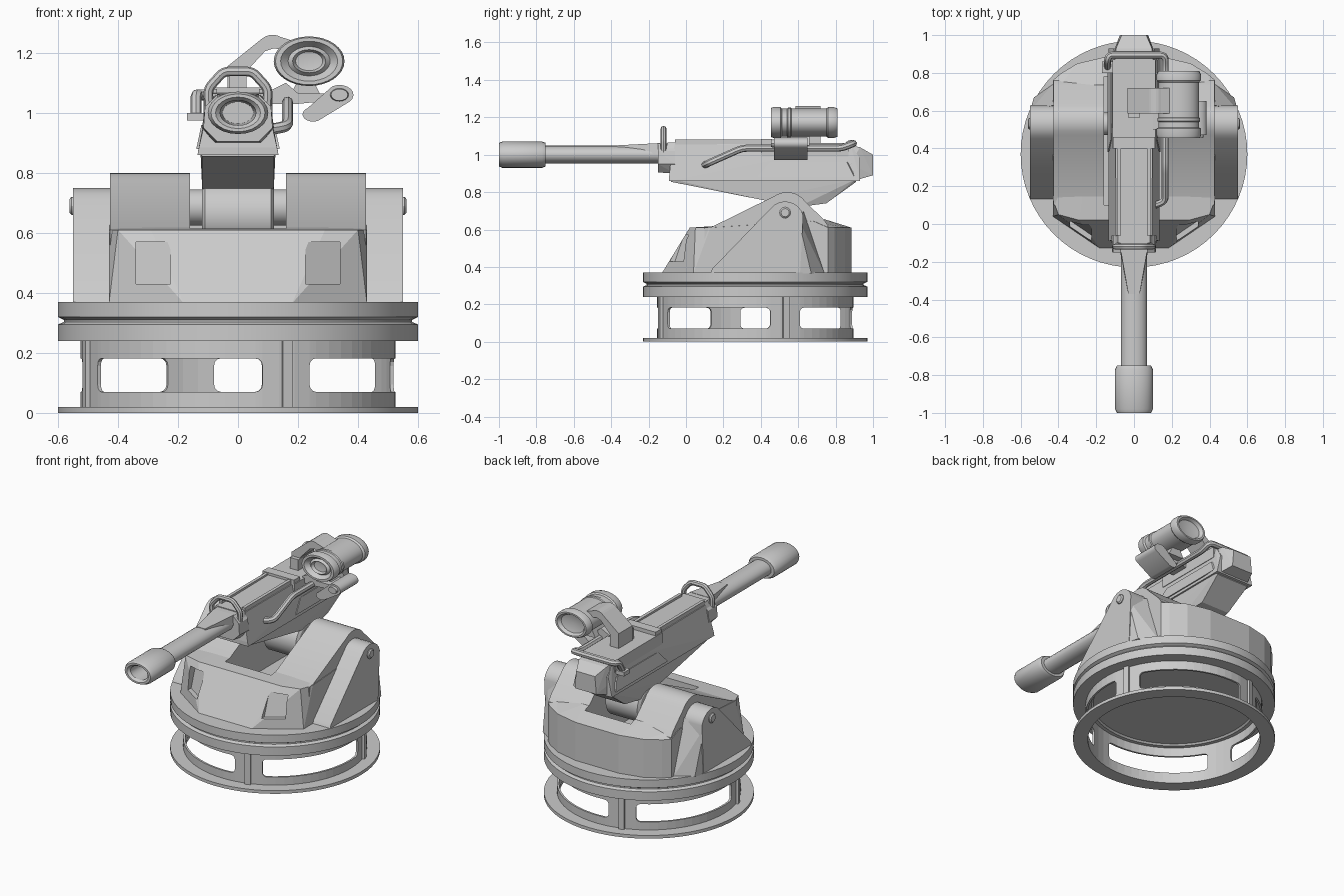
import bpy, bmesh
from math import sin, cos, pi, radians
from mathutils import Vector

if "Cube" in bpy.data.objects:
    bpy.data.objects.remove(bpy.data.objects["Cube"])

CY = 0.37  # centre of the round base in y
rounded = []


def finish(name, bm, smooth=False):
    bmesh.ops.remove_doubles(bm, verts=bm.verts, dist=1e-5)
    bmesh.ops.recalc_face_normals(bm, faces=bm.faces)
    me = bpy.data.meshes.new(name)
    bm.to_mesh(me)
    bm.free()
    ob = bpy.data.objects.new(name, me)
    bpy.context.collection.objects.link(ob)
    if smooth:
        rounded.append(ob)
    return ob


def hull(name, pts, sym=False):
    bm = bmesh.new()
    for x, y, z in pts:
        for s in ((1, -1) if sym else (1,)):
            bm.verts.new((x * s, y, z))
    bmesh.ops.convex_hull(bm, input=bm.verts)
    bmesh.ops.delete(bm, geom=[v for v in bm.verts if not v.link_faces], context='VERTS')
    bmesh.ops.dissolve_limit(bm, angle_limit=radians(1), verts=bm.verts, edges=bm.edges)
    return finish(name, bm)


def prism(name, pts, a, b, axis='X', smooth=False):
    """Extrude a profile: (y, z) along X or (x, z) along Y."""
    bm = bmesh.new()
    vs = [bm.verts.new((a, p, q) if axis == 'X' else (p, a, q)) for p, q in pts]
    f = bm.faces.new(vs)
    top = bmesh.ops.extrude_face_region(bm, geom=[f])['geom']
    d = (b - a, 0, 0) if axis == 'X' else (0, b - a, 0)
    bmesh.ops.translate(bm, vec=d, verts=[v for v in top if isinstance(v, bmesh.types.BMVert)])
    return finish(name, bm, smooth)


def box(name, lo, hi):
    return prism(name, [(lo[1], lo[2]), (hi[1], lo[2]), (hi[1], hi[2]), (lo[1], hi[2])], lo[0], hi[0])


def lathe(name, prof, loc, axis='Z', n=32, squash=1.0, closed=False):
    """Spin (radius, height) pairs; squash flattens z of parts along Y."""
    bm = bmesh.new()
    rings = []
    for r, h in prof:
        ring = []
        for i in range(n):
            c, s = r * cos(2 * pi * i / n), r * sin(2 * pi * i / n)
            p = {'Z': (c, s, h), 'Y': (c, h, s * squash), 'X': (h, c, s)}[axis]
            ring.append(bm.verts.new(Vector(p) + Vector(loc)))
        rings.append(ring)
    pairs = list(zip(rings, rings[1:])) + ([(rings[-1], rings[0])] if closed else [])
    for a, b in pairs:
        for i in range(n):
            bm.faces.new((a[i], a[i - 1], b[i - 1], b[i]))
    return finish(name, bm, True)


def tube(name, pts, r, fillet=0.04):
    pts = [Vector(p) for p in pts]
    path = [pts[0]]
    for a, b, c in zip(pts, pts[1:], pts[2:]):
        p = b + (a - b).normalized() * min(fillet, (a - b).length * .45)
        q = b + (c - b).normalized() * min(fillet, (c - b).length * .45)
        path += [p * (1 - t) ** 2 + b * 2 * t * (1 - t) + q * t * t for t in (0, .25, .5, .75, 1)]
    path.append(pts[-1])
    cu = bpy.data.curves.new(name, 'CURVE')
    cu.dimensions = '3D'
    cu.bevel_depth, cu.bevel_resolution, cu.use_fill_caps = r, 2, True
    sp = cu.splines.new('POLY')
    sp.points.add(len(path) - 1)
    for p, v in zip(sp.points, path):
        p.co = (*v, 1)
    ob = bpy.data.objects.new(name, cu)
    bpy.context.collection.objects.link(ob)
    bpy.ops.object.select_all(action='DESELECT')
    ob.select_set(True)
    bpy.context.view_layer.objects.active = ob
    bpy.ops.object.convert(target='MESH')
    rounded.append(bpy.context.view_layer.objects.active)


def cut(ob, cutter):
    m = ob.modifiers.new('cut', 'BOOLEAN')
    m.operation, m.object, m.solver = 'DIFFERENCE', cutter, 'EXACT'
    cutter.hide_render = True
    cutter.hide_set(True)


def arc(cx, cz, r, a0, a1, n, sq=1.0):
    return [(cx + r * cos(radians(a0 + (a1 - a0) * i / n)),
             cz + sq * r * sin(radians(a0 + (a1 - a0) * i / n))) for i in range(n + 1)]


# --- base: flange, windowed wall, ribs, turntable
lathe('base_flange', [(.512, 0), (.6, 0), (.6, .02), (.512, .02)], (0, CY, 0), n=64, closed=True)

bm = bmesh.new()
R, Z0, LO, HI, Z1, C = .525, .005, .07, .182, .245, .025


def wall_point(deg, z):
    t = radians(deg)
    return bm.verts.new((R * sin(t), CY - R * cos(t), z))


def wall_quad(a, b, za, zb):
    bm.faces.new([wall_point(a, za[0]), wall_point(b, zb[0]), wall_point(b, zb[1]), wall_point(a, za[1])])


for k in range(4):
    s = 27 + 90 * k
    cols = [(2.7 * (1 - cos(radians(u))), C * (1 - sin(radians(u)))) for u in (0, 30, 60, 90)]
    cols += [(2.7 + 66.6 * i / 12, 0) for i in range(1, 12)] + [(72 - a, c) for a, c in reversed(cols)]
    for (a, ca), (b, cb) in zip(cols, cols[1:]):
        wall_quad(s + a, s + b, (Z0, LO + ca), (Z0, LO + cb))
        wall_quad(s + a, s + b, (HI - ca, Z1), (HI - cb, Z1))
    for a in (72, 78, 84):
        for z in ((Z0, LO + C), (LO + C, HI - C), (HI - C, Z1)):
            wall_quad(s + a, s + a + 6, z, z)
    t = radians(18 + 90 * k)
    d, w = Vector((sin(t), -cos(t), 0)), Vector((cos(t), sin(t), 0)) * .017
    o = Vector((0, CY, 0))
    hull(f'base_rib_{k}', [o + d * r + w * i + Vector((0, 0, z)) for r in (.515, .54) for i in (-1, 1) for z in (.01, .245)])
wall = finish('base_wall', bm)
sol = wall.modifiers.new('thickness', 'SOLIDIFY')
sol.thickness = .012

lathe('turntable', [(0, .25), (.48, .25), (.49, .24), (.6, .24), (.6, .295), (.58, .303), (.58, .31), (.6, .32),
                    (.6, .37), (0, .37)], (0, CY, 0), n=64)

# --- rotating housing with gun slot and two front pockets
foot = [(.18, -.13), (.43, .04), (.43, .76), (.39, .795), (.3, .85), (.15, .885)]
body = hull('housing', [(x, y, .365) for x, y in foot] + [(x, y, .61) for x, y in foot[2:]] +
            [(.29, .02, .61), (.4, .05, .61), (.43, .13, .61), (.43, .68, .645), (.2, .74, .655)], sym=True)
cut(body, box('slot_cutter', (-.16, .1, .42), (.16, .78, .9)))
for s in (1, -1):
    # cutter floor runs parallel to the slanted corner facet
    cut(body, hull('pocket_cutter', [(x * s, -.13 + .68 * (x - .18) + .34 * (z - .37) + d, z)
                                     for x in (.225, .34) for z in (.43, .57) for d in (-.06, .02)]))

# --- inner and outer cheeks, pivot bolts
for s, side in ((1, 'right'), (-1, 'left')):
    prism('inner_cheek_' + side, [(.1, .5), (.1, .61), (.14, .615)] + arc(.54, .68, .12, 125, 35, 8) +
          [(.735, .655), (.76, .62), (.76, .5)], .16 * s, .427 * s, smooth=True)
    prism('outer_cheek_' + side, [(.13, .365), (.14, .39)] + arc(.53, .65, .1, 142, 15, 8) + [(.61, .365)],
          .41 * s, .55 * s, smooth=True)
    hull('cheek_brace_' + side, [(x * s, y, z) for x, y, z in
         ((.55, .6, .365), (.55, .6, .66), (.42, .6, .365), (.42, .63, .7), (.53, .67, .365), (.43, .74, .365))])
    lathe('pivot_bolt_' + side, [(0, .5 * s), (.03, .5 * s), (.03, .555 * s), (.022, .562 * s), (0, .562 * s)],
          (0, .53, .69), 'X', 12)

# --- trunnion
lathe('axle', [(.06, -.17), (.06, .17)], (0, .53, .685), 'X', 24)
lathe('mount_drum', [(0, -.12), (.1, -.12), (.115, -.11), (.115, .11), (.1, .12), (0, .12)], (0, .53, .66), 'X', 20)

# --- gun body
hull('gun_keel', [(.125, -.08, .87), (.125, .91, .87), (.12, -.08, .855), (.115, .91, .855), (.12, .4, .76),
                  (.115, .6, .72), (.1, .75, .74)], sym=True)
hull('receiver', [(.135, -.09, .86), (.135, .93, .86), (.13, -.09, .885), (.13, .93, .885),
                  (.108, -.08, .98), (.108, .93, .98), (.095, -.06, 1.055), (.1, .88, 1.055)], sym=True)
hull('receiver_rear_cap', [(.105, .88, .86), (.12, .88, .95), (.095, .88, 1.05), (.095, .93, 1.04),
                           (.075, 1, .89), (.065, 1, 1.0), (.1, .93, .87)], sym=True)
hull('receiver_front_collar', [(.07, -.15, .905), (.115, -.15, .95), (.11, -.15, 1.02), (.07, -.15, 1.06),
                               (.08, -.06, .9), (.12, -.06, .95), (.11, -.06, 1.02), (.075, -.06, 1.06)], sym=True)
hull('barrel_wedge', [(.03, -.37, 1.0), (.03, -.37, 1.05), (.075, -.14, 1.0), (.07, -.14, 1.062)], sym=True)
hull('top_cover', [(.1, -.1, 1.03), (.085, -.1, 1.065), (.1, .42, 1.03), (.085, .42, 1.07)], sym=True)
box('rear_cover', (-.115, .4, .99), (.115, .87, 1.062))
for x in (-.08, .08):
    box('top_rail', (x - .01, -.06, 1.05), (x + .01, .46, 1.08))
box('rail_bridge', (-.11, .4, 1.05), (.11, .46, 1.085))
box('rear_sight_post', (-.028, .56, 1.05), (.028, .7, 1.13))
for s in (1, -1):
    hull('side_plate', [(x * s, y, z) for x, y, z in ((.139, .38, .88), (.122, .45, .96), (.139, .9, .88),
         (.122, .86, .96), (.1, .4, .88), (.1, .88, .96))])

# --- barrel with muzzle (flattened in height)
lathe('barrel', [(.069, -.78), (.069, -.1)], (0, 0, 1.0), 'Y', 20, .7)
lathe('muzzle', [(0, -.77), (.052, -.77), (.06, -.985), (.075, -1), (.09, -1), (.101, -.98), (.101, -.77),
                 (.09, -.75), (0, -.75)], (0, 0, 1.0), 'Y', 24, .7)

# --- tubes: front carrying loop and cable around the rear
tube('front_loop', [(-.095, -.12, 1.0), (-.1, -.12, 1.08), (-.048, -.12, 1.138), (.048, -.12, 1.138),
                    (.1, -.12, 1.08), (.095, -.12, 1.0)], .016, .02)
tube('rear_cable', [(-.14, .83, .99), (-.14, .87, 1.06), (-.13, .895, 1.06), (.165, .895, 1.06), (.165, .83, 1.035),
                    (.165, .3, 1.035), (.165, .12, .955), (.11, .1, .945)], .019, .03)
box('cable_clip', (-.17, .8, .975), (-.1, .86, 1.0))

# --- scope with curved bracket and side handle
SC = (.237, 0, 1.172)
lathe('scope', [(0, .49), (.045, .485), (.055, .465), (.07, .48), (.095, .455), (.112, .455), (.118, .47),
                (.118, .505), (.107, .512), (.107, .54), (.113, .545), (.113, .56), (.107, .565), (.107, .75),
                (.118, .76), (.118, .79), (.108, .81), (.095, .81), (.08, .79), (0, .775)], SC, 'Y', 32, .7)
outer = [(-.035, 1.05), (-.035, 1.155)] + arc(.115, 1.205, .055, 130, 60, 5) + [(.2, 1.235)]
inner = [(.2, 1.2), (.12, 1.215), (.09, 1.205), (.025, 1.135), (.025, 1.05)]
prism('scope_bracket', outer + inner, .585, .72, 'Y')
prism('handle_arm', [(.1, 1.03), (.2, 1.03), (.3, 1.04), (.3, 1.065), (.2, 1.065), (.16, 1.1), (.1, 1.07)],
      .5, .62, 'Y')
prism('scope_foot', [(.17, 1.05), (.28, 1.05), (.25, 1.11), (.2, 1.11)], .54, .66, 'Y')
prism('handle', arc(.338, 1.06, .047, 120, -45, 8, .7) + arc(.25, .995, .035, -60, -240, 8, .7), .47, .65, 'Y', True)
lathe('handle_cap', [(0, .455), (.028, .455), (.032, .475)], (.338, 0, 1.06), 'Y', 16, .7)

# --- shading
bpy.ops.object.select_all(action='DESELECT')
for ob in rounded:
    ob.select_set(True)
bpy.context.view_layer.objects.active = rounded[0]
bpy.ops.object.shade_smooth_by_angle(angle=radians(30))
